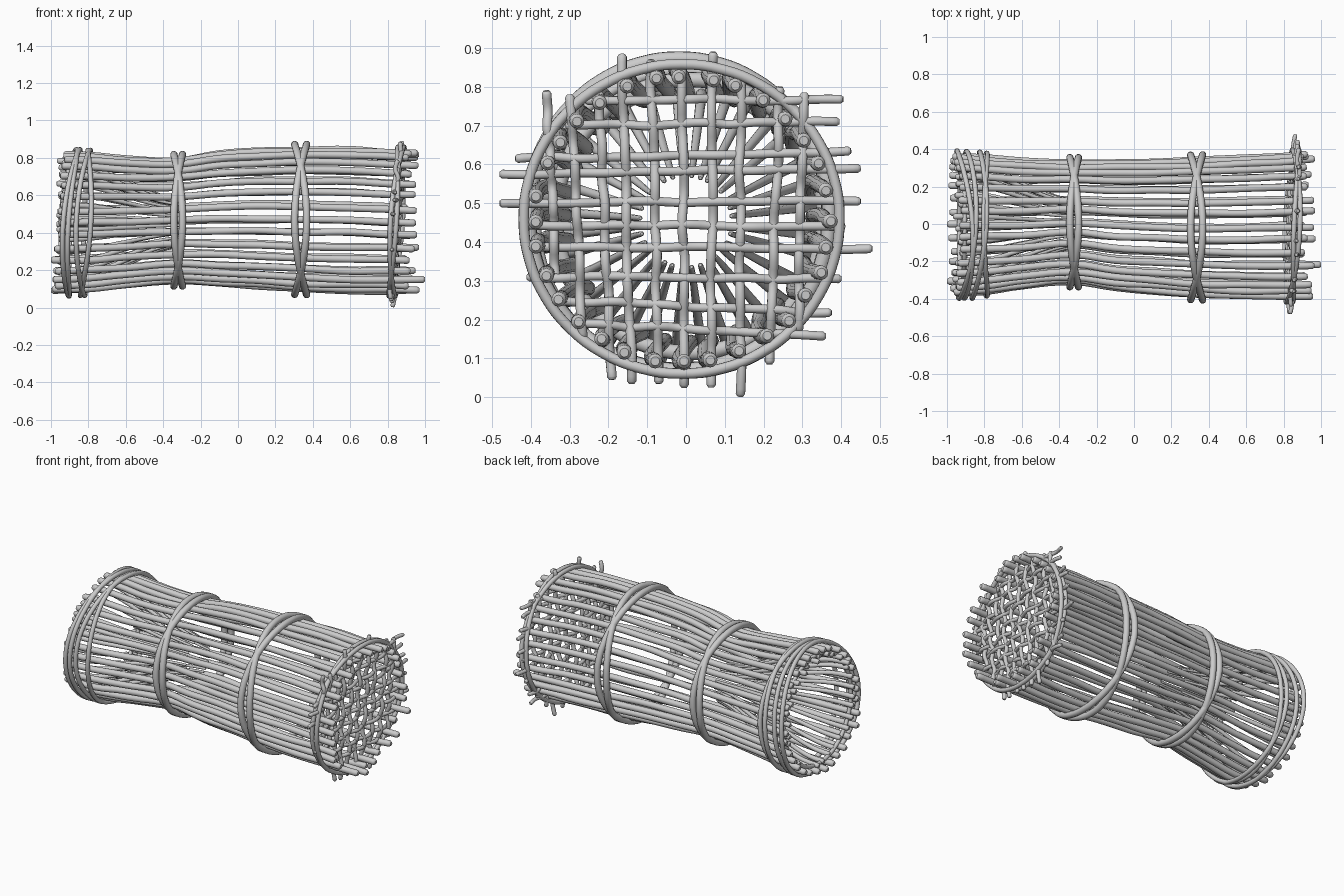
import bpy, random
from math import sin, cos, pi, tau
from mathutils import Vector

if "Cube" in bpy.data.objects:
    bpy.data.objects.remove(bpy.data.objects["Cube"])

random.seed(4)

# Outline of the basket: x, y min, y max, z min, z max of its outer skin
PROFILE = [(-1.0, -.39, .385, .07, .835), (-.85, -.385, .375, .072, .835),
           (-.65, -.355, .355, .10, .815), (-.32, -.325, .345, .125, .808),
           (0.0, -.37, .35, .105, .85), (.33, -.395, .358, .08, .862),
           (.6, -.405, .37, .073, .862), (1.0, -.41, .395, .07, .84)]


def shell(x, a, off=0.0):
    """Point on the basket skin at position x and angle a, pushed out by off."""
    x0 = max(-1.0, min(.9999, x))
    for p, q in zip(PROFILE, PROFILE[1:]):
        if p[0] <= x0 <= q[0]:
            t = (x0 - p[0]) / (q[0] - p[0])
            t = t * t * (3 - 2 * t) if -.65 <= p[0] < .33 else t
            y0, y1, z0, z1 = (p[i] + (q[i] - p[i]) * t for i in range(1, 5))
            break
    return (x, (y0 + y1) / 2 + ((y1 - y0) / 2 + off) * cos(a),
            (z0 + z1) / 2 + ((z1 - z0) / 2 + off) * sin(a))


def canes(name, paths, radius, cyclic=False, taper=1.0, res=4):
    """One object of round canes swept along smooth paths, with rounded tips."""
    cu = bpy.data.curves.new(name, 'CURVE')
    cu.dimensions = '3D'
    cu.bevel_depth = radius
    cu.bevel_resolution = 4
    cu.resolution_u = res
    cu.use_fill_caps = True
    for pts in paths:
        pts = [Vector(p) for p in pts]
        m = len(pts) - 1
        radii = [1 + (taper - 1) * i / m for i in range(m + 1)]
        if not cyclic:
            d0 = (pts[0] - pts[1]).normalized() * radius * .6
            d1 = (pts[-1] - pts[-2]).normalized() * radius * .6 * taper
            pts = [pts[0], pts[0] - d0] + pts[1:-1] + [pts[-1] - d1, pts[-1]]
            radii = [.6, 1] + radii[1:-1] + [taper, taper * .6]
        s = cu.splines.new('BEZIER')
        s.bezier_points.add(len(pts) - 1)
        s.use_cyclic_u = cyclic
        for b, p, r in zip(s.bezier_points, pts, radii):
            b.co = p
            b.handle_left_type = b.handle_right_type = 'AUTO'
            b.radius = r
    ob = bpy.data.objects.new(name, cu)
    bpy.context.collection.objects.link(ob)
    bpy.ops.object.select_all(action='DESELECT')
    bpy.context.view_layer.objects.active = ob
    ob.select_set(True)
    bpy.ops.object.convert(target='MESH')
    bpy.ops.object.shade_smooth_by_angle(angle=1.1)
    return ob


def hoop(x_of, off, n=24):
    return [shell(x_of(tau * i / n), tau * i / n, off) for i in range(n)]


# Long outer canes, mouth ends following a slight tilt
N = 32
R = .019
rods = []
for k in range(N):
    a = tau * (k + random.uniform(-.12, .12)) / N
    x0 = -.962 + .028 * sin(a) + random.uniform(-.01, .01)
    x1 = 1.0 if k == 21 else random.uniform(.90, .97)
    xs = [x0, -.8, -.6, -.32, -.1, .1, .33, .6, .8, x1]
    rods.append([shell(x, a + random.uniform(-.012, .012),
                       -R + random.uniform(-.004, .004)) for x in xs])
rods[19][0] = (-1.0,) + rods[19][0][1:]
canes("outer_canes", rods, R)

# Entry funnel of tapering canes
funnel = []
for k in range(N):
    a = tau * (k + .5 + random.uniform(-.15, .15)) / N
    funnel.append([(x, r * cos(a), .453 + r * sin(a)) for x, r in
                   [(-.96 + random.uniform(-.01, .03), .335), (-.82, .318),
                    (-.6, .225), (-.42, .15), (-.28, .118)]])
canes("funnel_canes", funnel, .016, taper=.4)

# Paired binding hoops that cross four times
for name, xc, amp in (("waist_hoops", -.32, .023), ("middle_hoops", .335, .032)):
    canes(name, [hoop(lambda a, s=s: xc + s * amp * cos(2 * a), .01)
                 for s in (-1, 1)], .0195, True)

# Wandering hoops around the mouth, plus one inside
canes("mouth_hoops", [
    hoop(lambda a: -.905 - .02 * cos(a) + .02 * sin(a) + .022 * cos(2 * a + 3), .010),
    hoop(lambda a: -.895 + .02 * cos(a) + .03 * sin(a) - .02 * cos(2 * a), .010),
    hoop(lambda a: -.825 + .02 * cos(a) + .015 * sin(a) - .02 * cos(2 * a), .012),
    hoop(lambda a: -.805 + .02 * sin(a) + .018 * cos(2 * a), .010),
], .0135, True)
canes("mouth_inner_hoop", [hoop(lambda a: -.92 + .015 * sin(a), -.045)], .012, True)


# Slightly tilted woven end grid
def end_x(y, z):
    return .848 + .06 * (z - .46) + .04 * y


def bar(p, q, phase, n=11):
    pts = []
    for i in range(n):
        t = i / (n - 1)
        inner = 0 < i < n - 1
        y = p[0] + (q[0] - p[0]) * t + inner * random.uniform(-.004, .004)
        z = p[1] + (q[1] - p[1]) * t + inner * random.uniform(-.004, .004)
        pts.append((end_x(y, z) + inner * .009 * cos(pi * i + phase), y, z))
    return pts


UPRIGHTS = [(-.36, .79, -.335, .30), (-.30, .78, -.265, .15), (-.225, .79, -.19, .045),
            (-.165, .885, -.14, .035), (-.09, .87, -.07, .035), (-.01, .86, -.005, .025),
            (.07, .89, .065, .025), (.14, .84, .14, .002), (.242, .80, .215, .085),
            (.305, .785, .29, .17)]
CROSS = [(-.26, .765, .405, .768), (-.31, .70, .395, .71), (-.44, .615, .425, .635),
         (-.48, .575, .45, .59), (-.48, .50, .45, .505), (-.42, .445, .41, .44),
         (-.42, .39, .48, .383), (-.41, .31, .40, .305), (-.33, .25, .375, .218),
         (-.27, .19, .36, .157)]
canes("end_uprights", [bar(u[:2], u[2:], pi * (i % 2)) for i, u in enumerate(UPRIGHTS)], .0125)
canes("end_crossbars", [bar(c[:2], c[2:], pi * (i % 2)) for i, c in enumerate(CROSS)], .0115)

# Hoops clamping the end grid
end = []
for s in (-1, 1):
    ring = []
    for i in range(24):
        _, y, z = shell(.85, tau * i / 24, .010)
        ring.append((end_x(y, z) + s * .016 * cos(tau * i / 12), y, z))
    end.append(ring)
canes("end_hoops", end, .0135, True)
